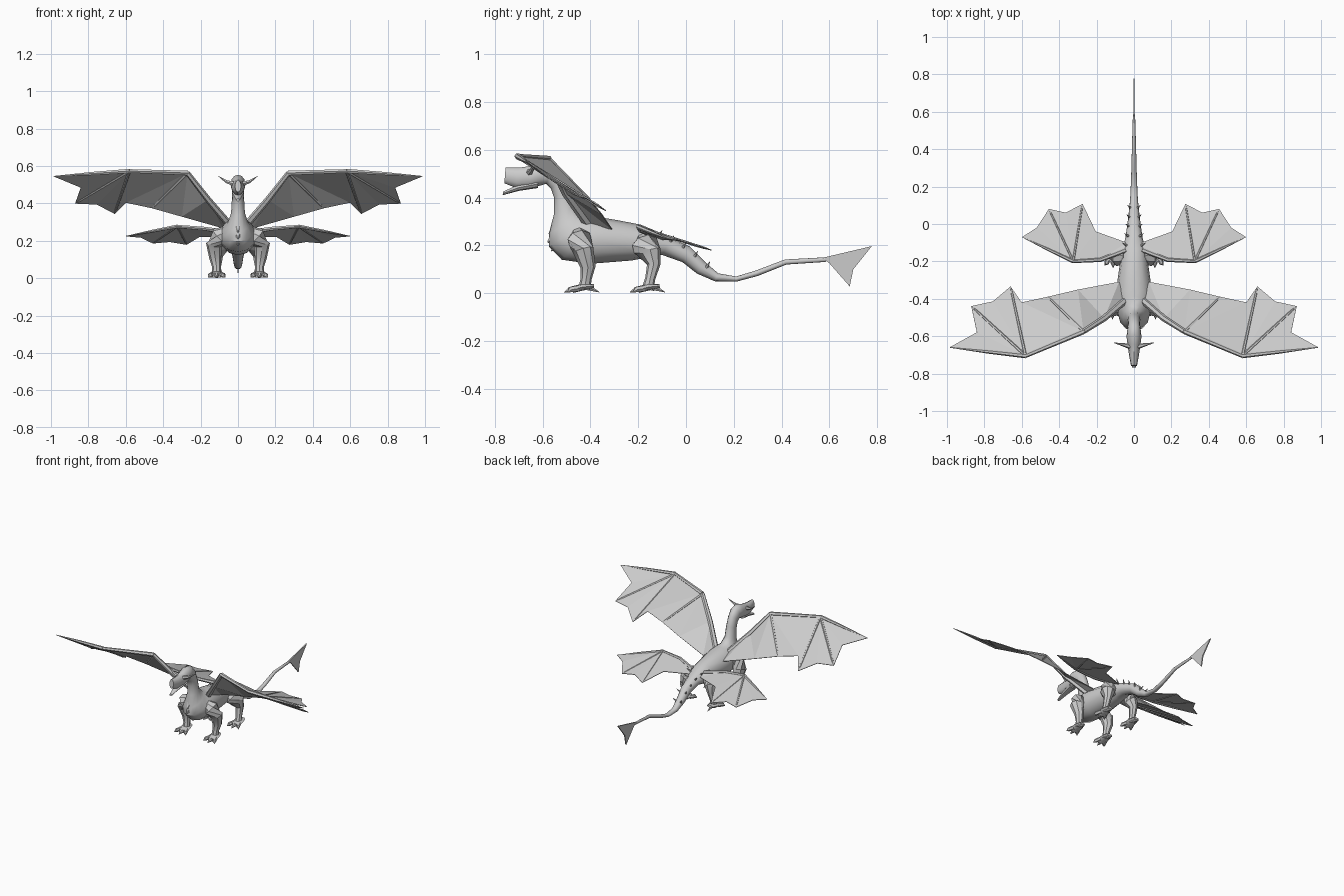
import bpy, bmesh, math
from mathutils import Vector as V

if "Cube" in bpy.data.objects:
    bpy.data.objects.remove(bpy.data.objects["Cube"])

skin = bpy.data.materials.new("grey_hide")
skin.diffuse_color = (0.6, 0.6, 0.6, 1)
skin.use_nodes = True
skin.node_tree.nodes["Principled BSDF"].inputs["Base Color"].default_value = skin.diffuse_color


def finish(name, bm, mirror=False, thick=0, smooth=True):
    bmesh.ops.recalc_face_normals(bm, faces=bm.faces)
    me = bpy.data.meshes.new(name)
    bm.to_mesh(me)
    bm.free()
    me.materials.append(skin)
    ob = bpy.data.objects.new(name, me)
    bpy.context.collection.objects.link(ob)
    if thick:
        m = ob.modifiers.new("thickness", 'SOLIDIFY')
        m.thickness, m.offset = thick, 0
    if mirror:
        ob.modifiers.new("mirror", 'MIRROR')
    bpy.ops.object.select_all(action='DESELECT')
    ob.select_set(True)
    bpy.context.view_layer.objects.active = ob
    if smooth:
        bpy.ops.object.shade_smooth_by_angle(angle=math.radians(40))
    return ob


def skin_rings(bm, rings):
    rows = [[bm.verts.new(p) for p in r] for r in rings]
    n = len(rows[0])
    for a, b in zip(rows, rows[1:]):
        for i in range(n):
            bm.faces.new((a[i], a[(i + 1) % n], b[(i + 1) % n], b[i]))
    bm.faces.new(rows[0])
    bm.faces.new(rows[-1])


def profile_loft(name, rows, n=12):
    # each row: top y, top z, bottom y, bottom z, half width
    rings = []
    for ty, tz, by, bz, w in rows:
        c, h = V((0, (ty + by) / 2, (tz + bz) / 2)), V((0, (ty - by) / 2, (tz - bz) / 2))
        rings.append([c + h * math.cos(t) + V((w * math.sin(t), 0, 0))
                      for t in (2 * math.pi * i / n for i in range(n))])
    bm = bmesh.new()
    skin_rings(bm, rings)
    return finish(name, bm)


def tube(bm, pts, radii, n=6, flat=1.0):
    pts = [V(p) for p in pts]
    rings = []
    for i, (p, r) in enumerate(zip(pts, radii)):
        d = (pts[min(i + 1, len(pts) - 1)] - pts[max(i - 1, 0)]).normalized()
        u = d.cross(V((0, 0, 1)) if abs(d.z) < 0.8 else V((0, 1, 0))).normalized()
        w = u.cross(d)
        rings.append([p + (u * math.cos(t) + w * math.sin(t) * flat) * r
                      for t in (2 * math.pi * k / n for k in range(n))])
    skin_rings(bm, rings)


# head, neck, trunk and tail in one skin
profile_loft("body", [
    (-.755, .525, -.76, .46, .016), (-.70, .525, -.71, .44, .026),
    (-.645, .533, -.652, .44, .034), (-.595, .553, -.61, .45, .040),
    (-.545, .545, -.585, .458, .036), (-.505, .50, -.565, .437, .032),
    (-.48, .433, -.552, .40, .033), (-.464, .362, -.552, .333, .037),
    (-.43, .326, -.573, .25, .058), (-.385, .32, -.573, .195, .085),
    (-.345, .315, -.52, .14, .10), (-.295, .307, -.40, .123, .095),
    (-.19, .287, -.226, .137, .075), (-.13, .262, -.16, .15, .070),
    (-.06, .23, -.10, .16, .047), (.017, .195, -.015, .13, .035),
    (.08, .13, .046, .082, .028), (.135, .083, .12, .05, .021),
    (.21, .07, .21, .048, .017), (.29, .094, .30, .072, .014),
    (.414, .141, .42, .12, .011), (.58, .15, .585, .131, .006)])
profile_loft("lower_jaw", [(-.765, .425, -.767, .41, .010),
                           (-.70, .455, -.70, .428, .022),
                           (-.62, .475, -.62, .44, .032)], 8)

# tail fin
bm = bmesh.new()
bm.faces.new([bm.verts.new((0, y, z)) for y, z in
              ((.57, .148), (.778, .197), (.70, .10), (.685, .028), (.60, .125))])
finish("tail_fin", bm, thick=.008, smooth=False)

# horns
bm = bmesh.new()
tube(bm, [(.022, -.655, .505), (.06, -.645, .515), (.107, -.635, .547)], [.014, .009, .001])
finish("horns", bm, True)


# legs with flat feet and clawed toes
def leg(name, pts, radii, fx, fy):
    bm = bmesh.new()
    tube(bm, pts, radii, 8)
    tube(bm, [(fx, fy + .045, .03), (fx, fy, .026), (fx, fy - .045, .015)],
         [.022, .036, .035], 8, .4)
    for dx in (-.035, 0, .035):
        tube(bm, [(fx + dx * .6, fy - .02, .02), (fx + dx, fy - .055, .015),
                  (fx + dx * 1.3, fy - .08 + abs(dx) * .4, .004)], [.014, .013, .001])
    tube(bm, [(fx, fy + .02, .025), (fx, fy + .068, .004)], [.015, .001])
    finish(name, bm, True)


leg("front_legs", [(.055, -.45, .25), (.10, -.445, .225), (.128, -.43, .18), (.122, -.41, .11),
                   (.115, -.418, .06), (.115, -.425, .015)],
    [.03, .052, .044, .032, .023, .026], .115, -.43)
leg("rear_legs", [(.04, -.17, .22), (.075, -.17, .20), (.10, -.15, .165), (.108, -.135, .12),
                  (.112, -.15, .06), (.112, -.16, .015)],
    [.04, .058, .048, .028, .021, .026], .112, -.155)


# wings: membrane triangles plus tapering bones
def wing(name, tris, bones, r):
    bm = bmesh.new()
    for t in tris:
        bm.faces.new([bm.verts.new(p) for p in t])
    bmesh.ops.remove_doubles(bm, verts=bm.verts, dist=.0001)
    finish(name + "_membranes", bm, True, .004, False)
    bm = bmesh.new()
    for b, k in bones:
        n = len(b) - 1
        tube(bm, b, [r * k * (1 - .45 * i / n) if i < n else r * .12 for i in range(n + 1)])
    finish(name + "_bones", bm, True)


def mid(a, b, t=.9):
    return tuple(p + (q - p) * t for p, q in zip(a, b))


root, arm, back = (.05, -.41, .29), (.16, -.505, .42), (.08, -.31, .268)
elbow, wrist, tip = (.27, -.575, .562), (.58, -.705, .573), (.985, -.66, .545)
f1, f2, f3 = (.87, -.44, .40), (.66, -.335, .345), (.46, -.39, .375)
s1, s2, s3, s4 = (.84, -.58, .485), (.755, -.415, .395), (.60, -.42, .405), (.30, -.352, .33)
wing("front_wing", [
    (wrist, tip, s1), (wrist, s1, f1), (wrist, f1, s2), (wrist, s2, f2), (wrist, f2, s3),
    (wrist, s3, elbow), (elbow, s3, f3), (elbow, f3, s4), (elbow, s4, arm),
    (arm, s4, back), (arm, back, root)],
    [((root, arm, elbow, mid(elbow, wrist, .1)), 1.5),
     ((elbow, wrist, mid(wrist, tip, .1)), 1.1),
     ((wrist, mid(wrist, tip, .5), tip), 1), ((wrist, mid(wrist, f1), f1), .7),
     ((wrist, mid(wrist, f2), f2), .7), ((elbow, mid(elbow, f3), f3), .8)], .013)

root, arm, elbow = (.045, -.14, .245), (.18, -.192, .265), (.325, -.20, .277)
tip, f1, f2, back = (.598, -.07, .225), (.455, .08, .187), (.275, .107, .18), (.04, -.10, .225)
s1, s2, s3 = (.52, -.02, .218), (.365, .06, .195), (.205, -.04, .222)
wing("rear_wing", [
    (elbow, tip, s1), (elbow, s1, f1), (elbow, f1, s2), (elbow, s2, f2), (elbow, f2, s3),
    (elbow, s3, arm), (arm, s3, back), (arm, back, root)],
    [((root, arm, elbow, mid(elbow, tip, .1)), 1.3), ((elbow, mid(elbow, tip, .5), tip), 1),
     ((elbow, mid(elbow, f1), f1), .7), ((elbow, mid(elbow, f2), f2), .7)], .010)

# paired spines along the root of the tail
bm = bmesh.new()
for y, z, w in ((-.12, .24, .05), (-.07, .22, .038), (-.02, .19, .03),
                (.03, .155, .025), (.08, .11, .02)):
    tube(bm, [(w * .6, y, z - .01), (w + .014, y + .02, z + .022)], [.010, .001], 5)
finish("tail_spines", bm, True)

# chest plates pointing down the breast
bm = bmesh.new()
for y, z in ((-.56, .265), (-.565, .23), (-.55, .195)):
    tube(bm, [(0, y + .02, z + .01), (0, y - .014, z - .018)], [.03, .003], 6)
finish("chest_plates", bm)
